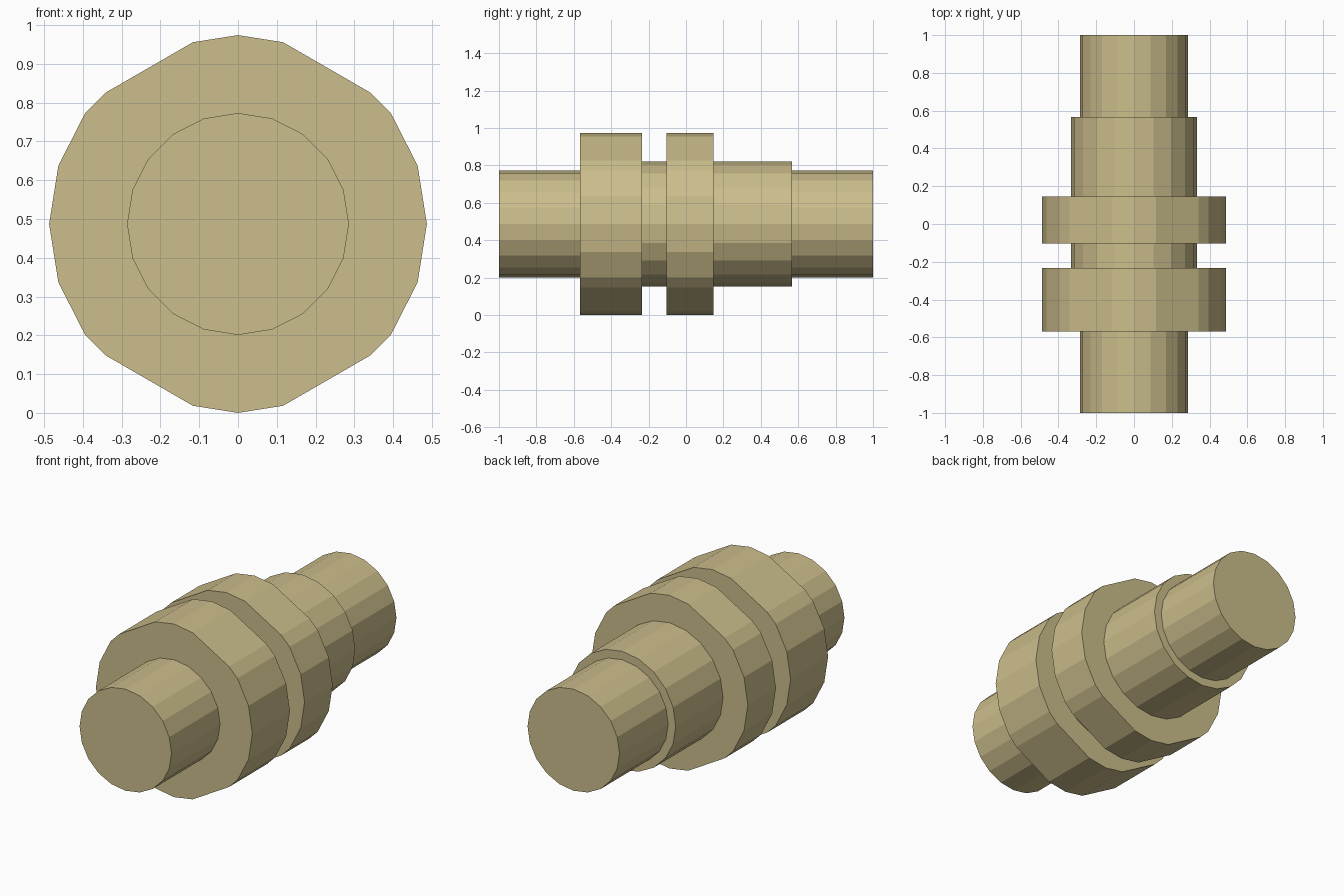
import bpy, bmesh, math
from mathutils import Matrix, Vector

cube = bpy.data.objects.get("Cube")
if cube:
    bpy.data.objects.remove(cube)

SIDES = 20
AXIS_Z = 0.487      # height of the shared centre line
HEX_APOTHEM = 0.464

brass = bpy.data.materials.new("pale_brass")
brass.use_nodes = True
colour = (0.60, 0.51, 0.26, 1)
brass.diffuse_color = colour
brass.node_tree.nodes["Principled BSDF"].inputs["Base Color"].default_value = colour


def turned_part(name, radius, y0, y1, hexagonal=False):
    """Closed faceted cylinder along y, optionally cut down with hexagon flats."""
    bm = bmesh.new()
    bmesh.ops.create_cone(bm, cap_ends=True, segments=SIDES, radius1=radius,
                          radius2=radius, depth=y1 - y0,
                          matrix=Matrix.Rotation(math.pi / 2, 4, 'X'))
    if hexagonal:
        for degrees in (30, 150, 210, 330):
            a = math.radians(degrees)
            normal = Vector((math.sin(a), 0, math.cos(a)))
            cut = bmesh.ops.bisect_plane(
                bm, geom=bm.verts[:] + bm.edges[:] + bm.faces[:],
                plane_co=normal * HEX_APOTHEM, plane_no=normal, clear_outer=True)
            edges = [e for e in cut["geom_cut"] if isinstance(e, bmesh.types.BMEdge)]
            bmesh.ops.holes_fill(bm, edges=edges, sides=0)
        bmesh.ops.recalc_face_normals(bm, faces=bm.faces)
    mesh = bpy.data.meshes.new(name)
    bm.to_mesh(mesh)
    bm.free()
    mesh.materials.append(brass)
    obj = bpy.data.objects.new(name, mesh)
    obj.location = (0, (y0 + y1) / 2, AXIS_Z)
    bpy.context.collection.objects.link(obj)


# Pipe stubs at both ends
turned_part("front_pipe", 0.286, -1.0, -0.568)
turned_part("back_pipe", 0.286, 0.567, 1.0)
# Wrench collars
turned_part("front_hex_collar", AXIS_Z, -0.568, -0.234, True)
turned_part("back_hex_collar", AXIS_Z, -0.104, 0.146, True)
# Round body between and behind the collars
turned_part("neck", 0.333, -0.234, -0.104)
turned_part("body", 0.333, 0.146, 0.567)
